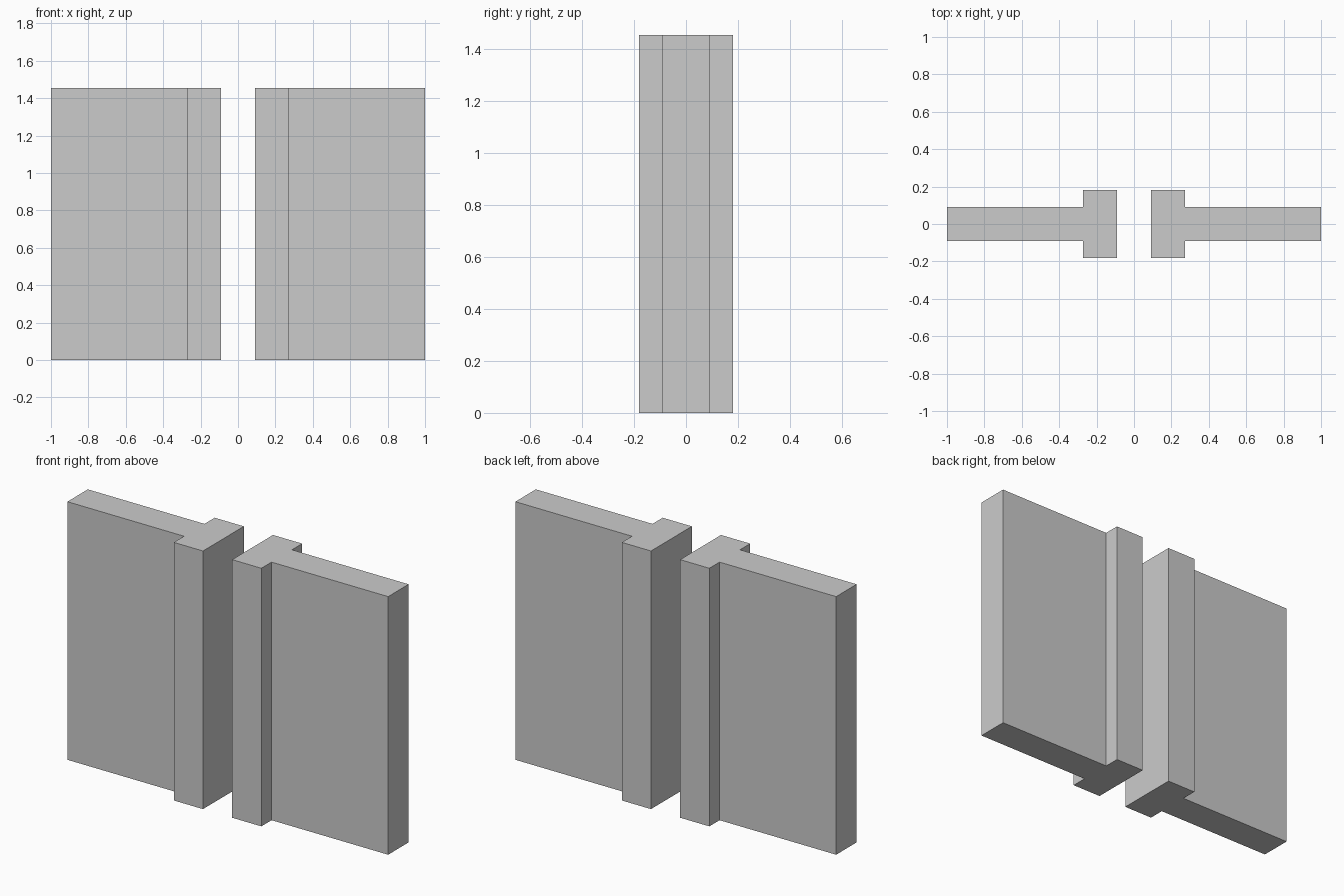
import bpy
import bmesh

if "Cube" in bpy.data.objects:
    bpy.data.objects.remove(bpy.data.objects["Cube"])

U = 1 / 11            # grid module of the model
HEIGHT = 16 * U


def wall_with_jamb(name, side):
    # T-shaped plan: thin wall panel ending in a wider jamb at the opening
    plan = [(11, -1), (11, 1), (3, 1), (3, 2), (1, 2), (1, -2), (3, -2), (3, -1)]
    bm = bmesh.new()
    base = bm.faces.new([bm.verts.new((side * x * U, y * U, 0)) for x, y in plan])
    top = bmesh.ops.extrude_face_region(bm, geom=[base], use_keep_orig=True)
    verts = [g for g in top["geom"] if isinstance(g, bmesh.types.BMVert)]
    bmesh.ops.translate(bm, verts=verts, vec=(0, 0, HEIGHT))
    bmesh.ops.recalc_face_normals(bm, faces=bm.faces)
    mesh = bpy.data.meshes.new(name)
    bm.to_mesh(mesh)
    bm.free()
    obj = bpy.data.objects.new(name, mesh)
    bpy.context.collection.objects.link(obj)
    return obj


# Matching wall sections on both sides of the opening
wall_with_jamb("left_wall", -1)
wall_with_jamb("right_wall", 1)
